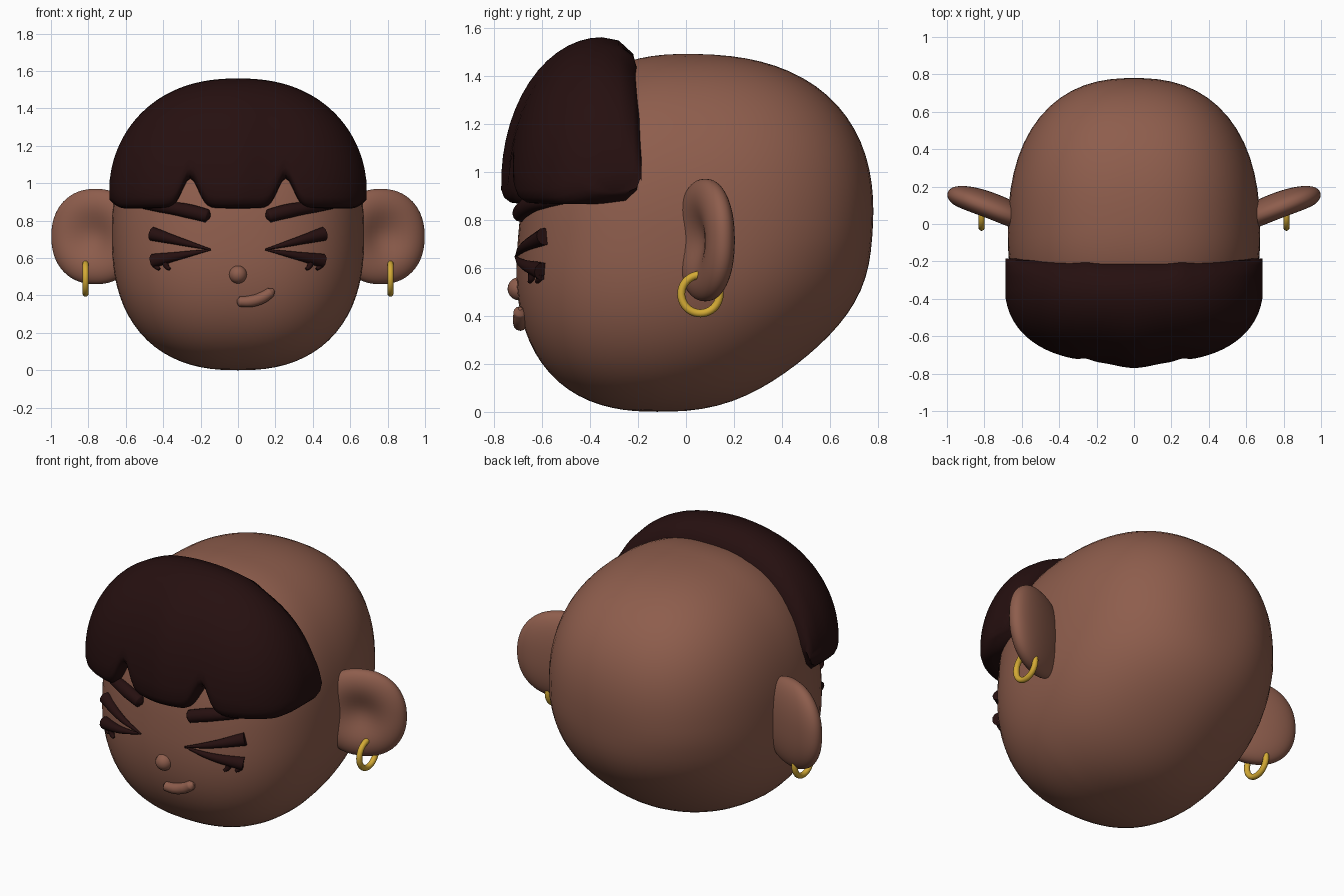
import bpy
import bmesh
from math import sin, cos, asin, sqrt, exp, pi, radians

default = bpy.data.objects.get("Cube")
if default:
    bpy.data.objects.remove(default)


def material(name, rgb, rough=0.6):
    m = bpy.data.materials.new(name)
    m.use_nodes = True
    m.diffuse_color = (*rgb, 1)
    shader = m.node_tree.nodes["Principled BSDF"]
    shader.inputs["Base Color"].default_value = (*rgb, 1)
    shader.inputs["Roughness"].default_value = rough
    return m


SKIN = material("warm_brown_skin", (0.27, 0.11, 0.073))
HAIR = material("dark_brown_hair", (0.019, 0.005, 0.005))
GOLD = material("gold", (0.65, 0.40, 0.035))

# Head proportions, shared with everything placed on the face
POWER, WIDTH, FRONT, BACK = 2.4, 0.675, 0.64, 0.835
MID_Z, LOW, HIGH = 0.72, 0.72, 0.77


def finish(bm, name, mat, angle=60):
    bmesh.ops.recalc_face_normals(bm, faces=bm.faces)
    mesh = bpy.data.meshes.new(name)
    bm.to_mesh(mesh)
    bm.free()
    obj = bpy.data.objects.new(name, mesh)
    bpy.context.collection.objects.link(obj)
    smooth(obj, mat, angle)
    return obj


def smooth(obj, mat, angle=60):
    obj.data.materials.clear()
    obj.data.materials.append(mat)
    bpy.ops.object.select_all(action='DESELECT')
    obj.select_set(True)
    bpy.context.view_layer.objects.active = obj
    bpy.ops.object.shade_smooth_by_angle(angle=radians(angle))


def rounded(name, mat, shape, segments=48):
    """Sphere whose unit vertices are remapped by the shape function."""
    bm = bmesh.new()
    bmesh.ops.create_uvsphere(bm, u_segments=segments,
                              v_segments=segments * 2 // 3, radius=1)
    for v in bm.verts:
        v.co = shape(v.co.normalized())
    return finish(bm, name, mat, 80)


def superball(n, p):
    return n / (abs(n.x) ** p + abs(n.y) ** p + abs(n.z) ** p) ** (1 / p)


def head_shape(n):
    # the lower back of the skull is rounder than the rest
    q = superball(n, POWER - 0.9 * max(0, n.y) * max(0, -n.z))
    return (q.x * WIDTH,
            -0.06 + 0.06 * q.z + q.y * (BACK if q.y > 0 else FRONT),
            MID_Z + q.z * (HIGH if q.z > 0 else LOW))


def face_y(x, z):
    h = (z - MID_Z) / (HIGH if z > MID_Z else LOW)
    rest = max(0, 1 - abs(x / WIDTH) ** POWER - abs(h) ** POWER)
    return -0.06 + 0.06 * h - FRONT * rest ** (1 / POWER)


def face_tube(name, mat, points, lift=0.0):
    """Tapered tube on the face from (x, z, radius) points."""
    curve = bpy.data.curves.new(name, 'CURVE')
    curve.dimensions = '3D'
    curve.bevel_depth = 1
    curve.bevel_resolution = 4
    curve.resolution_u = 8
    curve.use_fill_caps = True
    spline = curve.splines.new('BEZIER')
    spline.bezier_points.add(len(points) - 1)
    for bp, (x, z, r) in zip(spline.bezier_points, points):
        bp.co = (x, face_y(x, z) - lift, z)
        bp.radius = r
        bp.handle_left_type = bp.handle_right_type = 'AUTO'
    obj = bpy.data.objects.new(name, curve)
    bpy.context.collection.objects.link(obj)
    bpy.ops.object.select_all(action='DESELECT')
    obj.select_set(True)
    bpy.context.view_layer.objects.active = obj
    bpy.ops.object.convert(target='MESH')
    smooth(bpy.context.object, mat, 50)


# Head
rounded("head", SKIN, head_shape, 64)


# Hair: side-on sections lofted across the width, with a scalloped fringe
def hair_section(x):
    a = abs(x)
    k = sqrt(1 - (a / 0.69) ** 2.3)
    depth = 0.39 * sqrt(1 - (a / 0.69) ** 3) + 0.03 * exp(-(x / 0.13) ** 2)
    top = 0.95 + 0.61 * k
    low = (0.865 + 0.16 * exp(-((a - 0.255) / 0.06) ** 2)
           + 0.05 * max(0, (a - 0.6) / 0.09) ** 2)
    h = top - low
    rim = min(0.06, 0.3 * h)
    start = asin(max(-0.5, min(0.95, (low + rim - 0.95) / (0.61 * k))))
    front = []
    for i in range(15):
        t = start + (pi / 2 - start) * i / 14
        front.append((-0.35 - depth * cos(t), 0.95 + 0.61 * k * sin(t)))
    y0 = front[0][0]
    back = [(-0.28, top - 0.02 * h), (-0.22, top - 0.1 * h),
            (-0.195, top - 0.25 * h), (-0.185, low + 0.5 * h),
            (-0.19, low + 2 * rim), (-0.205, low + 0.7 * rim),
            (-0.25, low)]
    under = [(y0 + 0.09, low), (y0 + 0.04, low + 0.1 * rim),
             (y0 + 0.012, low + 0.45 * rim)]
    return [(x, y, z) for y, z in front + back + under]


bm = bmesh.new()
columns = 84
loops = []
for i in range(columns + 1):
    u = 2 * i / columns - 1
    x = 0.687 * (0.6 * u + 0.4 * sin(u * pi / 2))
    loops.append([bm.verts.new(p) for p in hair_section(x)])
for a, b in zip(loops, loops[1:]):
    for j in range(len(a)):
        bm.faces.new((a[j - 1], a[j], b[j], b[j - 1]))
bm.faces.new(loops[0])
bm.faces.new(loops[-1])
finish(bm, "hair", HAIR, 60)


# Ears: flattened rounded discs, cupped on the front
def ear_shape(n):
    q = superball(n, 2.2)
    if q.y < 0:
        q.y *= 1 - 0.85 * exp(-((q.x ** 2 + q.z ** 2) / 0.3))
    return (q.x * 0.25, q.y * 0.085, q.z * 0.255)


for side, s in (("left", 1), ("right", -1)):
    ear = rounded(side + "_ear", SKIN, ear_shape)
    ear.location = (s * 0.762, 0.08, 0.715)
    ear.rotation_euler.z = s * radians(21)

    # Earring
    bpy.ops.mesh.primitive_torus_add(
        major_radius=0.08, minor_radius=0.0165, major_segments=40,
        minor_segments=14, location=(s * 0.815, 0.06, 0.49),
        rotation=(0, pi / 2, 0))
    ring = bpy.context.object
    ring.name = side + "_earring"
    smooth(ring, GOLD)

    # Brow
    face_tube(side + "_brow", HAIR,
              [(s * 0.15, 0.82, 0.012), (s * 0.165, 0.825, 0.036),
               (s * 0.27, 0.852, 0.038), (s * 0.42, 0.875, 0.03),
               (s * 0.57, 0.885, 0.01)], 0.008)

    # Squeezed-shut eye: two wedges meeting at the inner corner
    face_tube(side + "_eye_upper", HAIR,
              [(s * 0.145, 0.645, 0.004), (s * 0.3, 0.686, 0.02),
               (s * 0.46, 0.73, 0.037)], 0.012)
    face_tube(side + "_eye_lower", HAIR,
              [(s * 0.145, 0.645, 0.004), (s * 0.3, 0.615, 0.02),
               (s * 0.455, 0.585, 0.037)], 0.012)
    # Lashes
    for n, x in enumerate((0.39, 0.445)):
        face_tube(f"{side}_lash_{n + 1}", HAIR,
                  [(s * x, 0.575, 0.016), (s * (x - 0.008), 0.555, 0.014),
                   (s * (x - 0.025), 0.54, 0.008)], 0.014)

# Nose
nose = rounded("nose", SKIN, lambda n: n * 0.048, 24)
nose.location = (0, -0.695, 0.512)

# Crooked smile
face_tube("mouth", SKIN,
          [(-0.006, 0.368, 0.008), (0.008, 0.367, 0.027),
           (0.07, 0.369, 0.031), (0.13, 0.388, 0.031),
           (0.175, 0.417, 0.027), (0.192, 0.43, 0.008)], 0.012)
